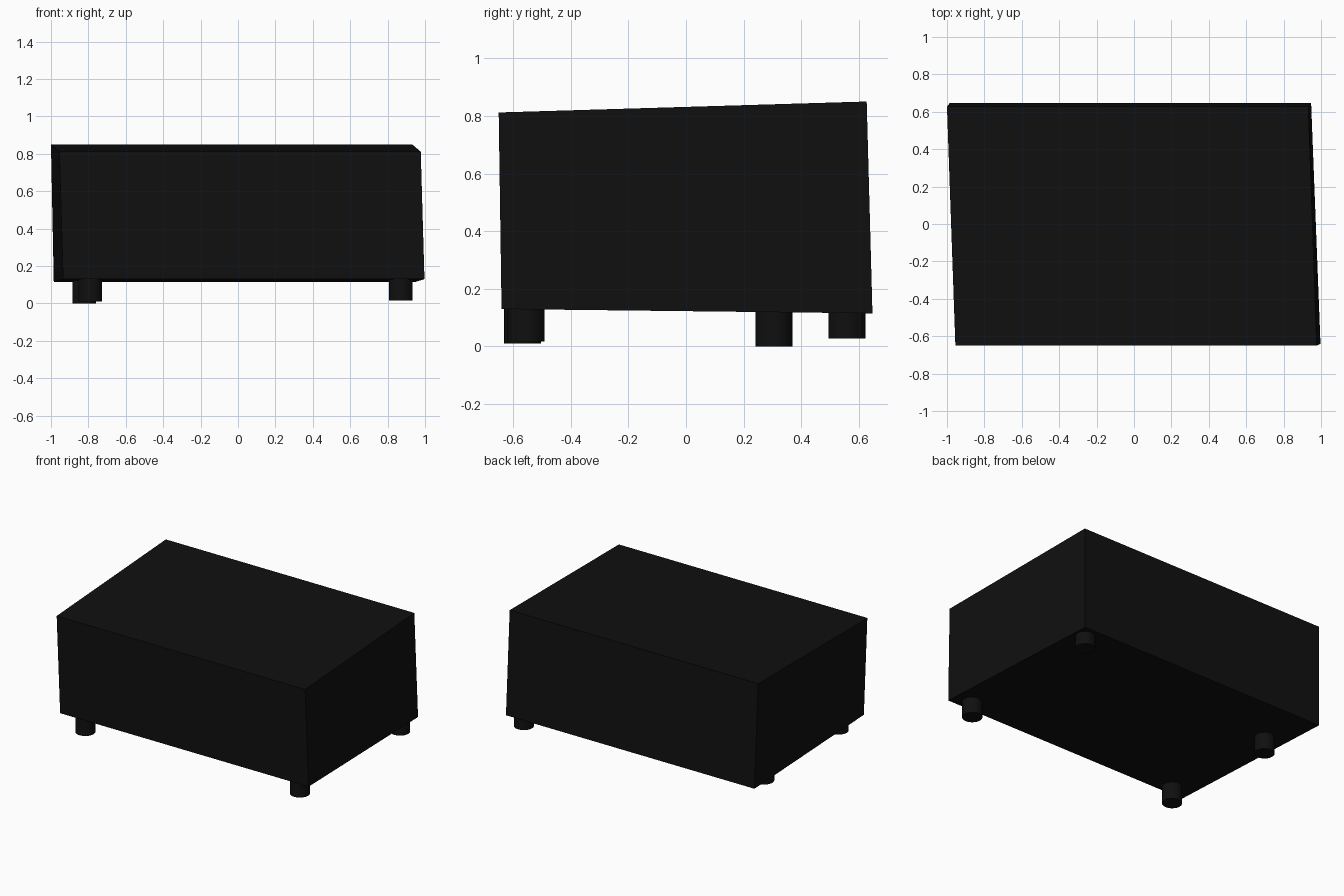
import bpy, bmesh
from mathutils import Vector

if "Cube" in bpy.data.objects:
    bpy.data.objects.remove(bpy.data.objects["Cube"])

black = bpy.data.materials.new("black_finish")
black.diffuse_color = (0.005, 0.005, 0.005, 1)
black.use_nodes = True
black.node_tree.nodes["Principled BSDF"].inputs["Base Color"].default_value = black.diffuse_color


def finish(bm, name):
    bmesh.ops.recalc_face_normals(bm, faces=bm.faces[:])
    mesh = bpy.data.meshes.new(name)
    bm.to_mesh(mesh)
    bm.free()
    obj = bpy.data.objects.new(name, mesh)
    bpy.context.collection.objects.link(obj)
    mesh.materials.append(black)
    return obj


# Slightly skewed body: left end profile extruded along x
left_end = [(-0.935, -0.64, 0.13), (-0.985, 0.647, 0.115),
            (-1.0, 0.627, 0.85), (-0.955, -0.65, 0.812)]
bm = bmesh.new()
face = bm.faces.new([bm.verts.new(p) for p in left_end])
ext = bmesh.ops.extrude_face_region(bm, geom=[face], use_keep_orig=True)
moved = [v for v in ext["geom"] if isinstance(v, bmesh.types.BMVert)]
bmesh.ops.translate(bm, verts=moved, vec=Vector((1.932, 0, 0)))
finish(bm, "body")


# Round feet, unevenly placed: x, y, height of the underside
def foot(name, x, y, bottom, top=0.135, radius=0.064):
    bpy.ops.mesh.primitive_cylinder_add(
        vertices=32, radius=radius, depth=top - bottom,
        location=(x, y, (top + bottom) / 2))
    obj = bpy.context.object
    obj.name = name
    obj.data.materials.append(black)
    bpy.ops.object.shade_smooth_by_angle()


foot("front_left_foot", -0.79, -0.567, 0.01)
foot("front_right_foot", 0.87, -0.555, 0.017)
foot("back_left_foot", -0.822, 0.305, 0.0)
foot("back_right_foot", 0.87, 0.558, 0.027)
